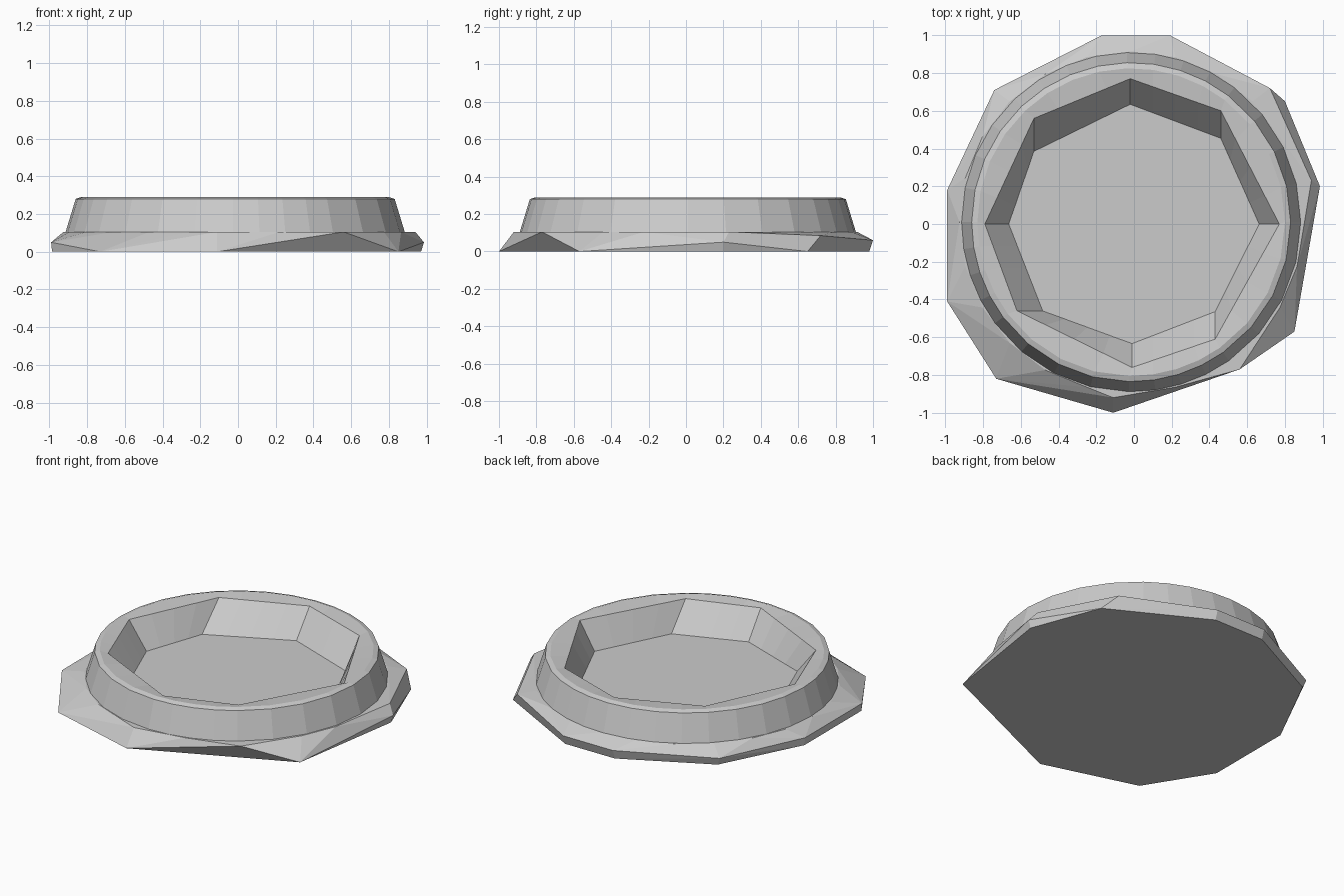
import bpy, bmesh
from math import cos, sin, pi, atan2

if "Cube" in bpy.data.objects:
    bpy.data.objects.remove(bpy.data.objects["Cube"])

CX, CY = -0.015, 0.01          # centre of the round wall
BASE_Z = 0.105


def finish(bm, name):
    bmesh.ops.recalc_face_normals(bm, faces=bm.faces[:])
    mesh = bpy.data.meshes.new(name)
    bm.to_mesh(mesh)
    bm.free()
    obj = bpy.data.objects.new(name, mesh)
    bpy.context.collection.objects.link(obj)
    return obj


# Rough stone foundation: hull of chipped corners around a round top
chips = [(-0.17, 1, 0.06), (0.19, 1, 0.06), (-0.17, 0.98, 0), (0.19, 0.98, 0),
         (0.72, 0.72, 0.085), (0.80, 0.65, 0), (0.985, 0.2, 0.05), (0.97, 0.2, 0),
         (0.94, 0.23, BASE_Z), (0.85, -0.57, 0), (0.56, -0.77, BASE_Z),
         (-0.11, -1, 0), (-0.11, -0.92, BASE_Z), (-0.73, -0.82, 0),
         (-0.99, -0.41, 0.05), (-0.985, -0.41, 0), (-0.99, 0.18, 0.05),
         (-0.985, 0.18, 0), (-0.74, 0.71, 0.05), (-0.72, 0.70, 0)]
bm = bmesh.new()
for p in chips:
    bm.verts.new(p)
for i in range(24):
    a = 2 * pi * i / 24
    bm.verts.new((CX + 0.91 * cos(a), CY + 0.905 * sin(a), BASE_Z))
hull = bmesh.ops.convex_hull(bm, input=bm.verts[:])
loose = [v for v in bm.verts if not v.link_faces]
bmesh.ops.delete(bm, geom=loose, context='VERTS')
bmesh.ops.dissolve_limit(bm, angle_limit=0.01, verts=bm.verts[:], edges=bm.edges[:])
finish(bm, "stone_foundation")

# Ring wall: round outside, eight uneven panels inside
foot = [(0.66, 0), (0.46, 0.45), (-0.02, 0.63), (-0.53, 0.38),
        (-0.66, 0), (-0.48, -0.46), (-0.01, -0.63), (0.43, -0.46)]
lip = [(0.77, 0), (0.46, 0.60), (-0.02, 0.77), (-0.53, 0.56),
       (-0.79, 0), (-0.62, -0.46), (-0.01, -0.76), (0.43, -0.61)]
outer = [(0.815, 0.29), (0.845, 0.28), (0.90, BASE_Z - 0.005)]
STEPS = 4


def mix(a, b, t):
    return a[0] + (b[0] - a[0]) * t, a[1] + (b[1] - a[1]) * t


bm = bmesh.new()
columns = []
for i in range(8):
    j = (i + 1) % 8
    a0 = atan2(lip[i][1], lip[i][0])
    da = (atan2(lip[j][1], lip[j][0]) - a0) % (2 * pi)
    for s in range(STEPS):
        t = s / STEPS
        a = a0 + da * t
        pts = [(*mix(foot[i], foot[j], t), BASE_Z - 0.005),
               (*mix(lip[i], lip[j], t), 0.28)]
        pts += [(CX + r * cos(a), CY + r * sin(a), z) for r, z in outer]
        columns.append([bm.verts.new(p) for p in pts])
for k, c in enumerate(columns):
    n = columns[(k + 1) % len(columns)]
    for m in range(5):
        q = (m + 1) % 5
        bm.faces.new((c[m], c[q], n[q], n[m]))
finish(bm, "ring_wall")
